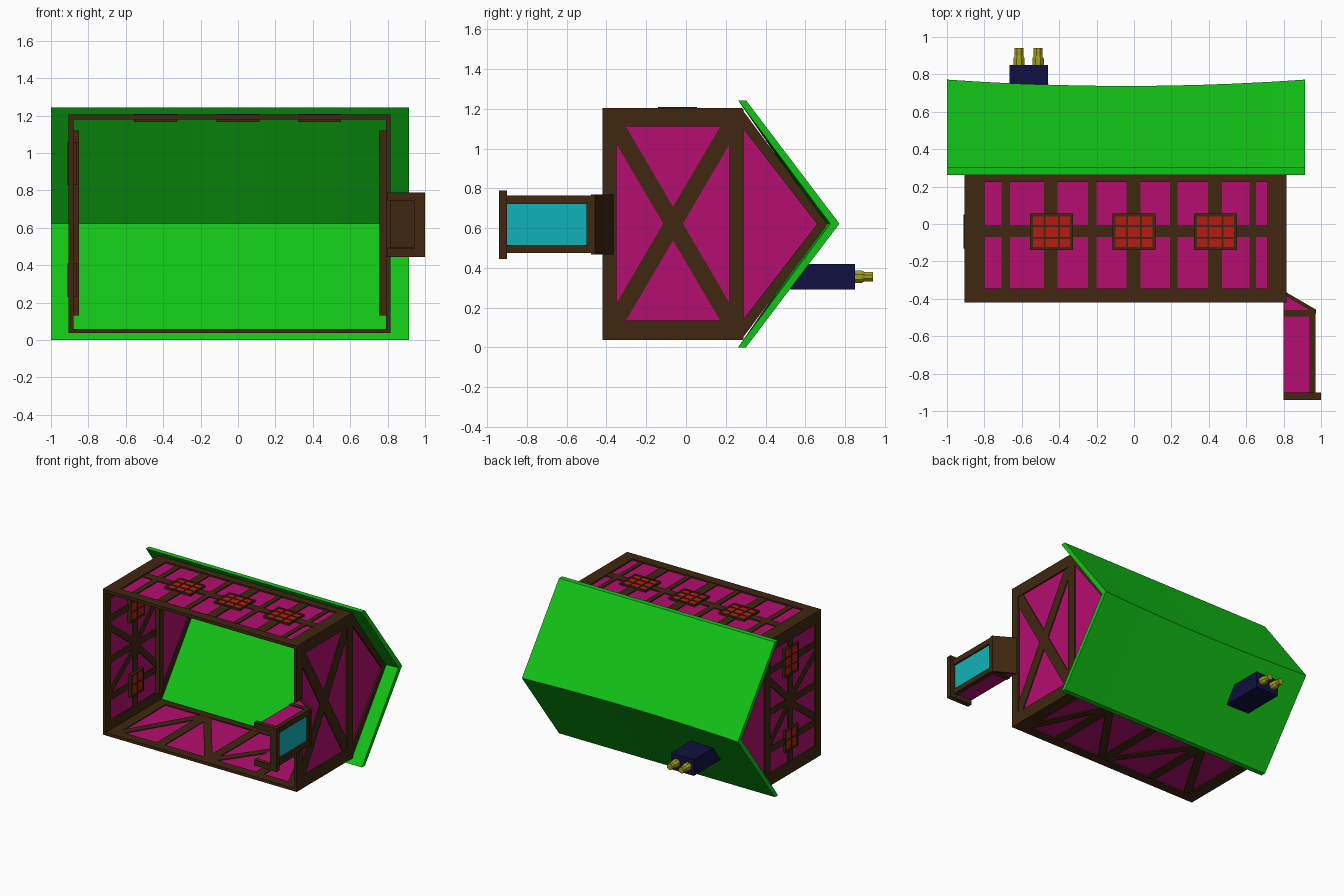
import bpy, bmesh, math
from mathutils import Vector, Matrix

if "Cube" in bpy.data.objects:
    bpy.data.objects.remove(bpy.data.objects["Cube"])


def material(name, r, g, b):
    m = bpy.data.materials.new(name)
    m.diffuse_color = (r, g, b, 1)
    m.use_nodes = True
    m.node_tree.nodes["Principled BSDF"].inputs["Base Color"].default_value = m.diffuse_color
    return m


PINK = material("plaster", .46, .004, .16)
GREEN = material("roof_green", .006, .55, .008)
BROWN = material("timber", .05, .02, .005)
RED = material("red_glass", .46, .012, .006)
CYAN = material("cyan_glass", .005, .44, .48)
NAVY = material("navy", .005, .005, .052)
YELLOW = material("yellow", .36, .35, .01)


def finish(name, bm, mat):
    bmesh.ops.recalc_face_normals(bm, faces=bm.faces)
    me = bpy.data.meshes.new(name)
    bm.to_mesh(me)
    bm.free()
    me.materials.append(mat)
    ob = bpy.data.objects.new(name, me)
    bpy.context.collection.objects.link(ob)
    return ob


def prisms(name, polys, axis, a, b, mat):
    """Extrude 2D polygons from a to b: x uses (y,z), y uses (x,z), z uses (x,y)."""
    k = "xyz".index(axis)
    bm = bmesh.new()
    for poly in polys:
        rings = []
        for d in (a, b):
            ring = []
            for p in poly:
                co = list(p)
                co.insert(k, d)
                ring.append(bm.verts.new(co))
            rings.append(ring)
        lo, hi = rings
        bm.faces.new(lo)
        bm.faces.new(hi)
        for i in range(len(lo)):
            j = (i + 1) % len(lo)
            bm.faces.new((lo[i], lo[j], hi[j], hi[i]))
    return finish(name, bm, mat)


def rect(u0, u1, v0, v1):
    return [(u0, v0), (u1, v0), (u1, v1), (u0, v1)]


def bar(p, q, w):
    p, q = Vector(p), Vector(q)
    d = (q - p).normalized() * w / 2
    n = Vector((-d.y, d.x))
    return [tuple(c) for c in (p + n, q + n, q - n, p - n)]


def window(name, axis, u0, u1, v0, v1, a, b, cols, rows):
    t = .016
    frame = [rect(u0, u0 + t, v0, v1), rect(u1 - t, u1, v0, v1),
             rect(u0, u1, v0, v0 + t), rect(u0, u1, v1 - t, v1)]
    for i in range(1, cols):
        u = u0 + (u1 - u0) * i / cols
        frame.append(rect(u - .005, u + .005, v0, v1))
    for i in range(1, rows):
        v = v0 + (v1 - v0) * i / rows
        frame.append(rect(u0, u1, v - .005, v + .005))
    prisms(name + "_frame", frame, axis, a, b, BROWN)
    prisms(name + "_glass", [rect(u0 + .01, u1 - .01, v0 + .01, v1 - .01)],
           axis, a + .004, b - .004, RED)


# plaster walls, thin and open at the front
prisms("upper_wall", [rect(-.89, .8, -.41, .28)], "z", 1.187, 1.193, PINK)
prisms("lower_wall", [rect(-.89, .8, -.41, .28)], "z", .047, .053, PINK)
gable = [(-.41, .05), (.28, .05), (.71, .62), (.28, 1.19), (-.41, 1.19)]
prisms("right_gable_wall", [gable], "x", .797, .803, PINK)
prisms("left_gable_wall", [gable], "x", -.893, -.887, PINK)

# timber on the long walls
border = [rect(-.905, .815, -.42, -.345), rect(-.905, .815, .225, .285),
          rect(-.905, -.8, -.42, .285), rect(.715, .815, -.42, .285)]
prisms("upper_border", border, "z", 1.18, 1.205, BROWN)
prisms("lower_border", border, "z", .037, .06, BROWN)
studs = [(-.685, .045), (-.445, .07), (-.223, .045), (-.003, .075),
         (.213, .04), (.433, .075), (.635, .035)]
prisms("upper_studs", [rect(x - w / 2, x + w / 2, -.4, .25) for x, w in studs]
       + [rect(-.85, .75, -.07, -.005)], "z", 1.181, 1.2, BROWN)
posts = [-.445, -.003, .433]
braces = [bar(p, q, .06) for p, q in (
    ((-.8, -.345), (-.46, .225)), ((-.43, .225), (-.02, -.345)),
    ((.02, -.345), (.42, .225)), ((.45, .225), (.72, -.345)))]
prisms("lower_braces", [rect(x - .037, x + .037, -.4, .25) for x in posts]
       + braces, "z", .04, .059, BROWN)

# timber on the gable ends
ends = [rect(-.42, -.35, .04, 1.2), rect(.22, .29, .04, 1.2),
        rect(-.42, .29, 1.11, 1.2), rect(-.42, .29, .04, .135),
        [(.28, 1.2), (.71, .62), (.66, .62), (.28, 1.11)],
        [(.28, .04), (.71, .62), (.66, .62), (.28, .13)]]
prisms("right_gable_frame", ends, "x", .79, .815, BROWN)
prisms("left_gable_frame", ends, "x", -.905, -.88, BROWN)
prisms("right_cross_brace", [bar((-.36, .12), (.23, 1.125), .085),
                             bar((-.36, 1.125), (.23, .12), .085)],
       "x", .79, .81, BROWN)
prisms("left_braces", [rect(-.07, -.01, .1, 1.15)]
       + [rect(-.4, .25, z - .025, z + .025) for z in (.32, .62, .95)]
       + [bar((-.36, .36), (-.04, .6), .05), bar((-.36, .88), (-.04, .64), .05),
          bar((-.02, .6), (.23, .36), .05), bar((-.02, .64), (.23, .88), .05)],
       "x", -.9, -.881, BROWN)
tie = [rect(.22, .27, .13, 1.12)]
prisms("right_tie_beam", tie, "x", .755, .8, BROWN)
prisms("left_tie_beam", tie, "x", -.89, -.85, BROWN)

# windows
for i, x in enumerate((-.44, 0, .435)):
    window(f"upper_window_{i + 1}", "z", x - .115, x + .115, -.14, .055,
           1.165, 1.209, 3, 3)
window("left_large_window", "x", -.13, .05, .83, 1.06, -.912, -.86, 2, 3)
window("left_small_window", "x", -.12, .04, .23, .41, -.912, -.86, 2, 2)

# sagging roof, lofted along x
bm = bmesh.new()
rings = []
N = 10
for i in range(N + 1):
    t = 2 * i / N - 1
    sag = .034 * (1 - t * t)
    x = -.0425 + .9575 * t
    prof = [(.302, 0), (.772 - sag, .622), (.302, 1.243),
            (.262, 1.243), (.725 - sag, .622), (.262, 0)]
    rings.append([bm.verts.new((x, y, z)) for y, z in prof])
for a, b in zip(rings, rings[1:]):
    for k in range(6):
        j = (k + 1) % 6
        bm.faces.new((a[k], a[j], b[j], b[k]))
for r in (rings[0], rings[-1]):
    bm.faces.new((r[0], r[1], r[4], r[5]))
    bm.faces.new((r[1], r[2], r[3], r[4]))
finish("roof", bm, GREEN)

# chimney and its two pots
prisms("chimney", [[(.49, .29), (.85, .29), (.85, .42), (.585, .42)]],
       "x", -.665, -.46, NAVY)
for i, x in enumerate((-.615, -.513)):
    bm = bmesh.new()
    rings = []
    for y, r in ((.848, .033), (.885, .033), (.9, .025), (.94, .025)):
        rings.append([bm.verts.new((x + r * math.cos(math.tau * (k + .5) / 8), y,
                                    .355 + r * math.sin(math.tau * (k + .5) / 8)))
                      for k in range(8)])
    for a, b in zip(rings, rings[1:]):
        for k in range(8):
            j = (k + 1) % 8
            bm.faces.new((a[k], a[j], b[j], b[k]))
    bm.faces.new(rings[0])
    bm.faces.new(rings[-1])
    finish(f"chimney_pot_{i + 1}", bm, YELLOW)

# bay window hanging at the right end
side = [[(.8, -.91), (.955, -.91), (.955, -.47), (.81, -.375), (.8, -.375)]]
edge = [rect(.935, .97, -.91, -.46), rect(.8, .97, -.495, -.46)]
for tag, z0, z1, z2, z3 in (("upper", .752, .758, .745, .765),
                            ("lower", .482, .488, .475, .495)):
    prisms(f"bay_{tag}_side", side, "z", z0, z1, PINK)
    prisms(f"bay_{tag}_frame", edge, "z", z2, z3, BROWN)
prisms("bay_glass", [rect(-.91, -.48, .49, .75)], "x", .95, .956, CYAN)
prisms("bay_front_frame", [rect(-.91, -.46, .72, .765), rect(-.91, -.46, .475, .515),
                           rect(-.5, -.46, .475, .765)], "x", .94, .97, BROWN)
prisms("bay_roof", [[(.805, -.36), (.972, -.457), (.972, -.478), (.805, -.38)]],
       "z", .468, .77, BROWN)
prisms("bay_base", [rect(.8, 1, .745, .79), rect(.8, 1, .445, .49),
                    rect(.94, 1, .445, .79)], "y", -.94, -.9, BROWN)
